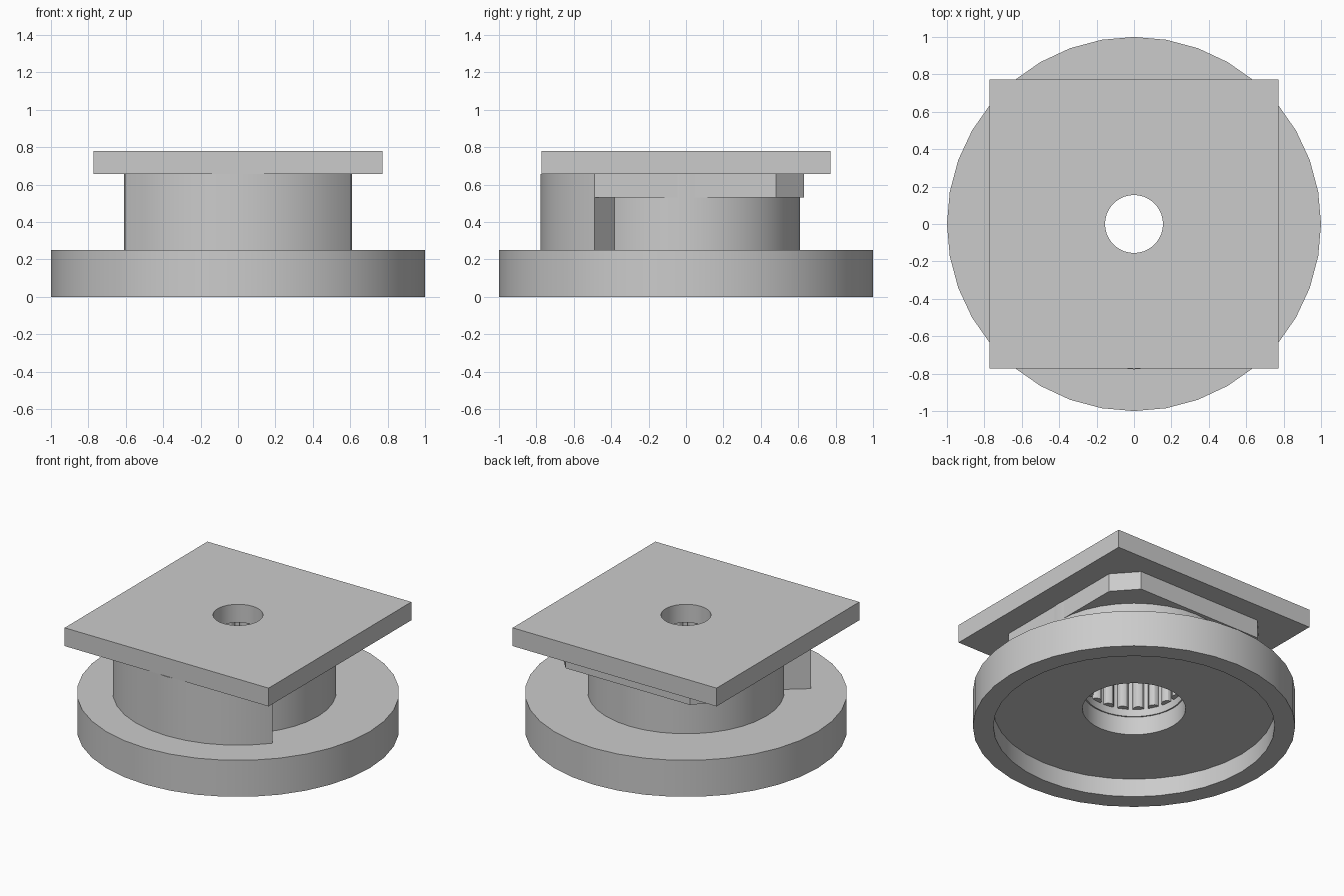
import bpy
import bmesh
from math import cos, sin, radians, tau

SEGMENTS = 36

if "Cube" in bpy.data.objects:
    bpy.data.objects.remove(bpy.data.objects["Cube"], do_unlink=True)

grey = bpy.data.materials.new("plain_grey")
grey.use_nodes = True
grey.diffuse_color = (0.6, 0.6, 0.6, 1)
grey.node_tree.nodes["Principled BSDF"].inputs["Base Color"].default_value = (0.6, 0.6, 0.6, 1)


def finish(name, bm):
    """Turn a bmesh into a shaded object with the shared material."""
    bmesh.ops.recalc_face_normals(bm, faces=bm.faces)
    mesh = bpy.data.meshes.new(name)
    bm.to_mesh(mesh)
    bm.free()
    mesh.materials.append(grey)
    obj = bpy.data.objects.new(name, mesh)
    bpy.context.collection.objects.link(obj)
    smooth(obj)
    return obj


def smooth(obj):
    bpy.ops.object.select_all(action="DESELECT")
    obj.select_set(True)
    bpy.context.view_layer.objects.active = obj
    bpy.ops.object.shade_smooth_by_angle(angle=radians(30))


def lathe(name, profile):
    """Revolve a closed (radius, height) profile about z."""
    bm = bmesh.new()
    rings = []
    for i in range(SEGMENTS):
        a = tau * i / SEGMENTS
        rings.append([bm.verts.new((r * cos(a), r * sin(a), z)) for r, z in profile])
    n = len(profile)
    for i, ring in enumerate(rings):
        after = rings[(i + 1) % SEGMENTS]
        for j in range(n):
            k = (j + 1) % n
            bm.faces.new((ring[j], after[j], after[k], ring[k]))
    return finish(name, bm)


def add_prism(bm, outline, low, high):
    face = bm.faces.new([bm.verts.new((x, y, low)) for x, y in outline])
    extruded = bmesh.ops.extrude_face_region(bm, geom=[face], use_keep_orig=True)
    verts = [v for v in extruded["geom"] if isinstance(v, bmesh.types.BMVert)]
    bmesh.ops.translate(bm, verts=verts, vec=(0, 0, high - low))


def prism(name, outline, low, high):
    bm = bmesh.new()
    add_prism(bm, outline, low, high)
    return finish(name, bm)


def circle(radius, count=SEGMENTS, x=0, y=0):
    return [(x + radius * cos(tau * i / count), y + radius * sin(tau * i / count))
            for i in range(count)]


def bore(obj, radius):
    """Cut a round vertical hole through the middle of a part."""
    cutter = prism("bore_cutter", circle(radius), -1, 2)
    cutter.hide_render = True
    mod = obj.modifiers.new("bore", "BOOLEAN")
    mod.operation = "DIFFERENCE"
    mod.solver = "EXACT"
    mod.object = cutter
    bpy.context.view_layer.objects.active = obj
    bpy.ops.object.modifier_apply(modifier=mod.name)
    bpy.data.objects.remove(cutter, do_unlink=True)
    smooth(obj)


# Round flange, hollowed underneath
lathe("base_flange", [(0.32, 0.125), (0.873, 0.125), (0.873, 0), (1, 0),
                      (1, 0.25), (0.32, 0.25)])

# Hub standing on the flange
lathe("hub", [(0.312, 0.25), (0.609, 0.25), (0.609, 0.655), (0.312, 0.655)])

# Raised curved stop at the front, with radial end walls
angles = [-141] + list(range(-140, -39, 10)) + [-39]
outer = [(0.777 * cos(radians(a)), 0.777 * sin(radians(a))) for a in angles]
inner = [(0.55 * cos(radians(a)), 0.55 * sin(radians(a))) for a in reversed(angles)]
prism("front_stop", outer + inner, 0.25, 0.655)

# Spacer plate with clipped back corners
half = [(0.605, -0.488), (0.605, 0.48), (0.47, 0.63)]
spacer = prism("spacer_plate", half + [(-x, y) for x, y in reversed(half)], 0.53, 0.655)
bore(spacer, 0.312)

# Square top plate with a centre hole
side = 0.772
top = prism("top_plate", [(-side, -side), (side, -side), (side, side), (-side, side)],
            0.655, 0.78)
bore(top, 0.155)

# Rounded grip ribs lining the socket
bm = bmesh.new()
ribs = 20
for i in range(ribs):
    a = tau * (i + 0.5) / ribs
    add_prism(bm, circle(0.036, 12, 0.312 * cos(a), 0.312 * sin(a)), 0.3, 0.655)
finish("socket_ribs", bm)
